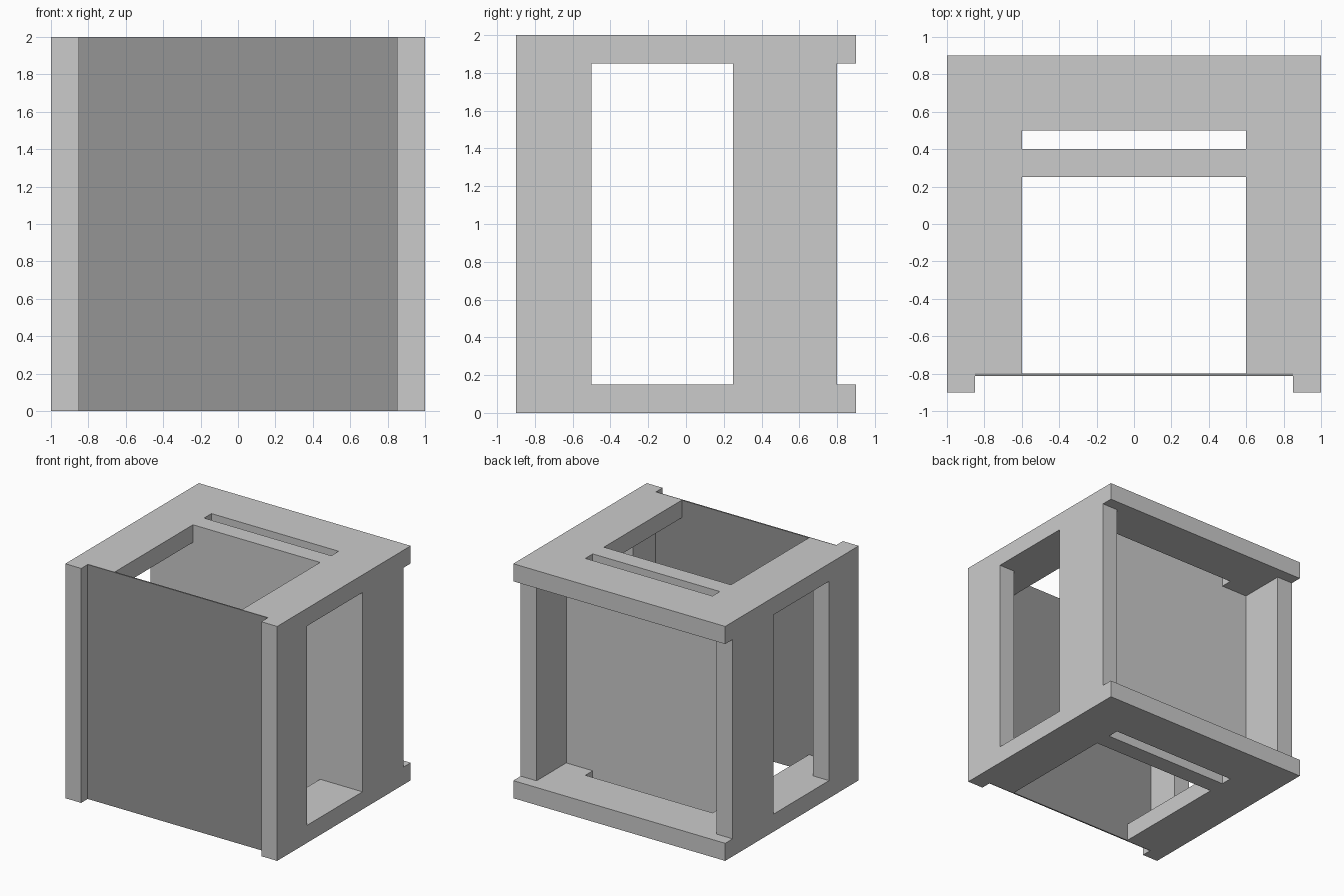
import bpy
import bmesh

if "Cube" in bpy.data.objects:
    bpy.data.objects.remove(bpy.data.objects["Cube"])


def box(name, x, y, z):
    """Box from (min, max) ranges on each axis."""
    bm = bmesh.new()
    bmesh.ops.create_cube(bm, size=2)
    for v in bm.verts:
        v.co = [r[1] if c > 0 else r[0] for c, r in zip(v.co, (x, y, z))]
    mesh = bpy.data.meshes.new(name)
    bm.to_mesh(mesh)
    bm.free()
    ob = bpy.data.objects.new(name, mesh)
    bpy.context.collection.objects.link(ob)
    return ob


# Fused housing: a solid block with the openings cut out
housing = box("housing", (-1, 1), (-0.9, 0.9), (0, 2))

through = (-0.2, 2.2)      # past top and bottom plates
between = (0.15, 1.85)     # between the plates
cuts = [
    ("front_recess", (-0.85, 0.85), (-1.1, -0.8), through),
    ("plate_opening", (-0.6, 0.6), (-1.0, 0.25), through),
    ("front_chamber", (-0.85, 0.85), (-1.0, 0.25), between),
    ("side_windows", (-1.2, 1.2), (-0.5, 0.25), between),
    ("plate_slot", (-0.6, 0.6), (0.4, 0.5), through),
    ("back_chamber", (-0.85, 0.85), (0.4, 1.1), between),
    ("back_notch", (-1.2, 1.2), (0.8, 1.2), between),
]
cutters = []
for name, x, y, z in cuts:
    cutter = box(name + "_cutter", x, y, z)
    cutter.hide_render = True
    cutters.append(cutter)
    mod = housing.modifiers.new(name, 'BOOLEAN')
    mod.operation = 'DIFFERENCE'
    mod.solver = 'EXACT'
    mod.object = cutter

# Bake the cuts and remove the cutters
bpy.context.view_layer.update()
deps = bpy.context.evaluated_depsgraph_get()
baked = bpy.data.meshes.new_from_object(housing.evaluated_get(deps))
housing.modifiers.clear()
housing.data = baked
for cutter in cutters:
    bpy.data.objects.remove(cutter)

# Thin dark sheet set into the front recess
sheet = box("front_sheet", (-0.85, 0.85), (-0.812, -0.8), (0, 2))
dark = bpy.data.materials.new("dark_grey")
dark.diffuse_color = (0.3, 0.3, 0.3, 1)
dark.use_nodes = True
dark.node_tree.nodes["Principled BSDF"].inputs["Base Color"].default_value = dark.diffuse_color
sheet.data.materials.append(dark)
